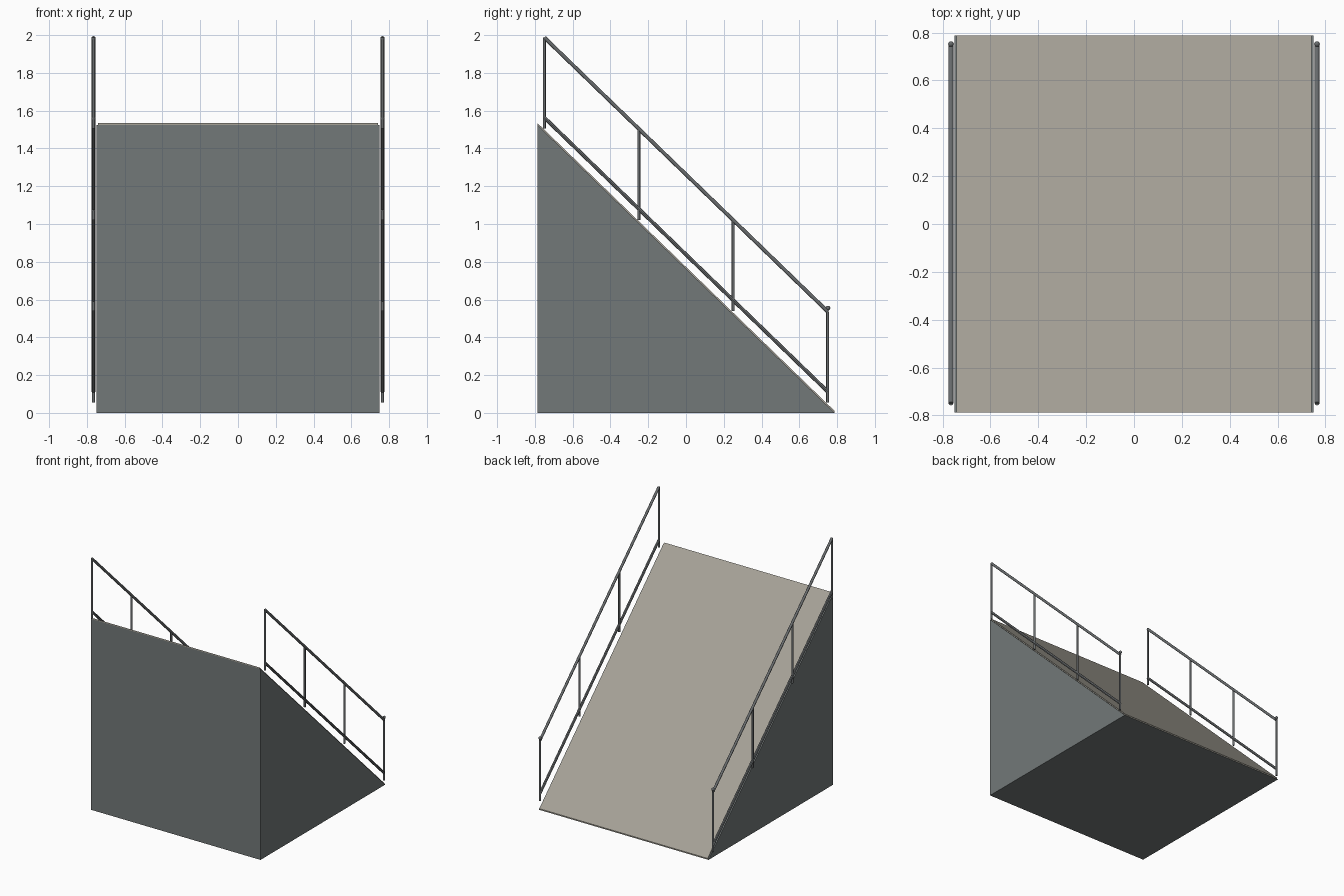
import bpy
import bmesh
from mathutils import Vector

cube = bpy.data.objects.get("Cube")
if cube:
    bpy.data.objects.remove(cube, do_unlink=True)


def material(name, rgb):
    m = bpy.data.materials.new(name)
    m.use_nodes = True
    m.diffuse_color = (*rgb, 1)
    m.node_tree.nodes["Principled BSDF"].inputs["Base Color"].default_value = (*rgb, 1)
    return m


concrete = material("dark grey concrete", (0.17, 0.19, 0.19))
surface = material("warm grey surface", (0.38, 0.36, 0.31))
steel = material("grey steel", (0.14, 0.15, 0.155))


def extrude_profile(name, points, half_width, mat):
    """Extrude a (y, z) outline symmetrically along x."""
    bm = bmesh.new()
    face = bm.faces.new([bm.verts.new((-half_width, y, z)) for y, z in points])
    result = bmesh.ops.extrude_face_region(bm, geom=[face])
    moved = [v for v in result["geom"] if isinstance(v, bmesh.types.BMVert)]
    bmesh.ops.translate(bm, verts=moved, vec=(2 * half_width, 0, 0))
    bmesh.ops.recalc_face_normals(bm, faces=bm.faces)
    mesh = bpy.data.meshes.new(name)
    bm.to_mesh(mesh)
    bm.free()
    mesh.materials.append(mat)
    obj = bpy.data.objects.new(name, mesh)
    bpy.context.collection.objects.link(obj)


def smooth(obj, name, mat):
    obj.name = name
    obj.data.materials.append(mat)
    bpy.ops.object.shade_smooth_by_angle()


def tube(name, start, end, radius):
    a, b = Vector(start), Vector(end)
    bpy.ops.mesh.primitive_cylinder_add(vertices=12, radius=radius,
                                        depth=(b - a).length, location=(a + b) / 2)
    obj = bpy.context.object
    obj.rotation_euler = (b - a).to_track_quat("Z", "Y").to_euler()
    smooth(obj, name, steel)


# Ramp body and the thin walking surface laid on its slope
half_length, height, skin = 0.787, 1.525, 0.01
extrude_profile("ramp_body", [(-half_length, 0), (half_length, 0), (-half_length, height)],
                0.75, concrete)
extrude_profile("ramp_surface", [(-half_length, height), (half_length, 0),
                                 (half_length, skin), (-half_length, height + skin)],
                0.742, surface)

# Railings: sloped rails, posts and a rounded end on each side
slope = -0.967


def rail_z(y, middle):
    return middle + slope * y


for side, x in (("left", 0.765), ("right", -0.765)):
    for label, middle in (("top", 1.262), ("lower", 0.838)):
        tube(f"{side}_{label}_rail", (x, -0.75, rail_z(-0.75, middle)),
             (x, 0.75, rail_z(0.75, middle)), 0.01)
    for i in range(4):
        y = -0.75 + 0.5 * i
        tube(f"{side}_post_{i + 1}", (x, y, rail_z(y, 0.78)),
             (x, y, rail_z(y, 1.262)), 0.008)
    bpy.ops.mesh.primitive_uv_sphere_add(segments=12, ring_count=8, radius=0.012,
                                         location=(x, 0.752, 0.555))
    smooth(bpy.context.object, f"{side}_rail_end", steel)
